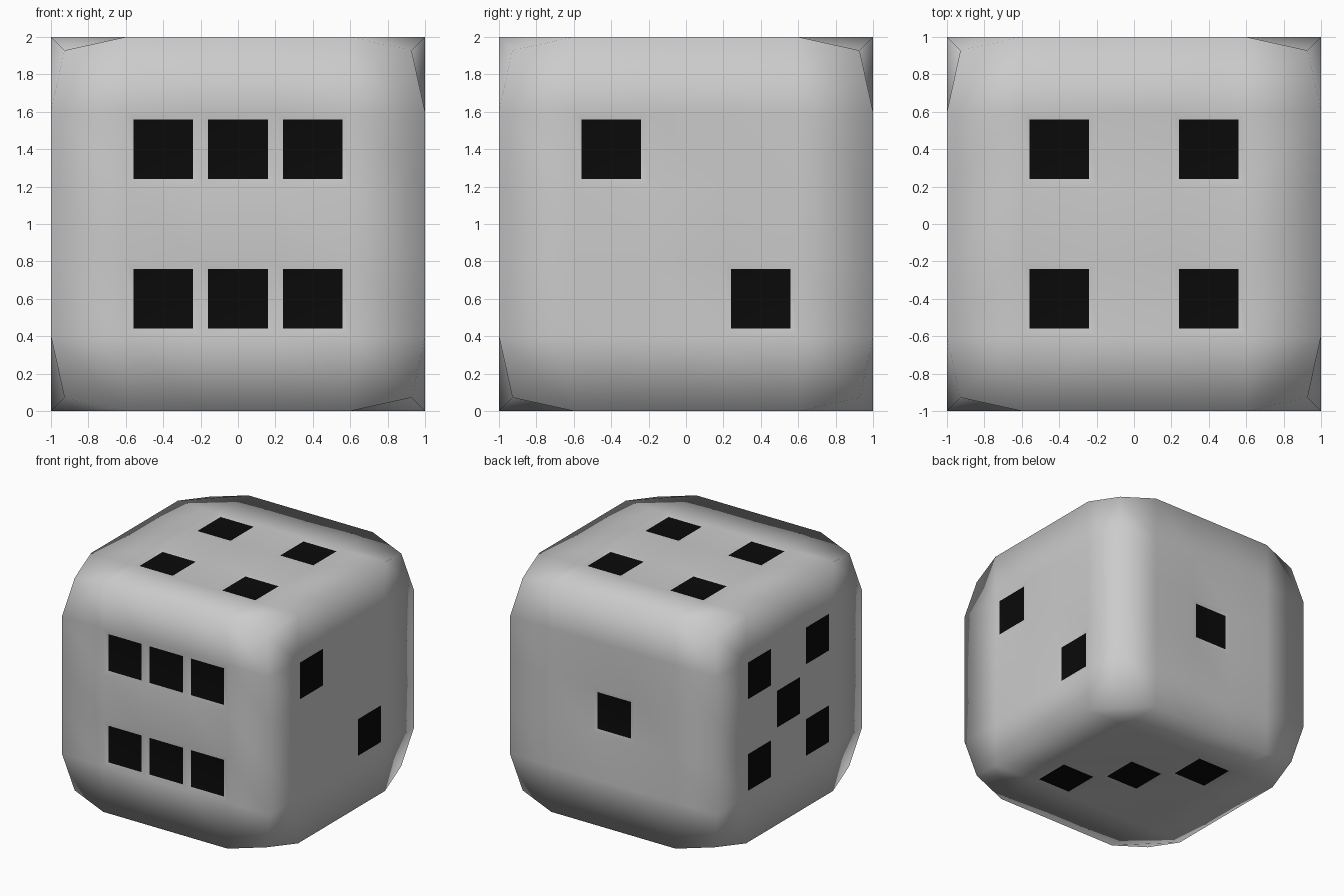
import bpy, bmesh
from mathutils import Vector

if "Cube" in bpy.data.objects:
    bpy.data.objects.remove(bpy.data.objects["Cube"])

CELL, CORNER, INSET, DEPTH = 0.4, 0.928, 0.04, 0.01

# Pip cell centres per face, die centred on the origin
a = CELL
square = [(-a, -a), (-a, a), (a, -a), (a, a)]
pips = []
pips += [(x, -1, z) for x in (-a, 0, a) for z in (-a, a)]    # front: six
pips += [(0, 1, 0)]                                          # back: one
pips += [(1, -a, a), (1, a, -a)]                             # right: two
pips += [(-1, y, z) for y, z in square + [(0, 0)]]           # left: five
pips += [(x, y, 1) for x, y in square]                       # top: four
pips += [(a, -a, -1), (0, 0, -1), (-a, a, -1)]               # bottom: three
pips = [Vector(p) for p in pips]

# Cube cut into a 5 x 5 grid on every side
bm = bmesh.new()
bmesh.ops.create_cube(bm, size=2)
bmesh.ops.subdivide_edges(bm, edges=bm.edges[:], cuts=4, use_grid_fill=True)

# Pips: inset, slightly sunken black cells
cells = [f for f in bm.faces
         if any((f.calc_center_median() - p).length < 0.05 for p in pips)]
bmesh.ops.inset_individual(bm, faces=cells, thickness=INSET, depth=-DEPTH,
                           use_even_offset=True)
for f in bm.faces:
    f.smooth = True
    f.material_index = 0
for f in cells:
    f.material_index = 1

# Eight corners pulled inwards, then the die stands on the floor
for v in bm.verts:
    if min(abs(c) for c in v.co) > 0.99:
        v.co *= CORNER
bmesh.ops.translate(bm, verts=bm.verts[:], vec=(0, 0, 1))

mesh = bpy.data.meshes.new("die")
bm.to_mesh(mesh)
bm.free()
black = bpy.data.materials.new("pip_black")
black.diffuse_color = (0.003, 0.003, 0.003, 1)
black.use_nodes = True
black.node_tree.nodes["Principled BSDF"].inputs["Base Color"].default_value = black.diffuse_color
mesh.materials.append(None)
mesh.materials.append(black)
die = bpy.data.objects.new("die", mesh)
bpy.context.collection.objects.link(die)
